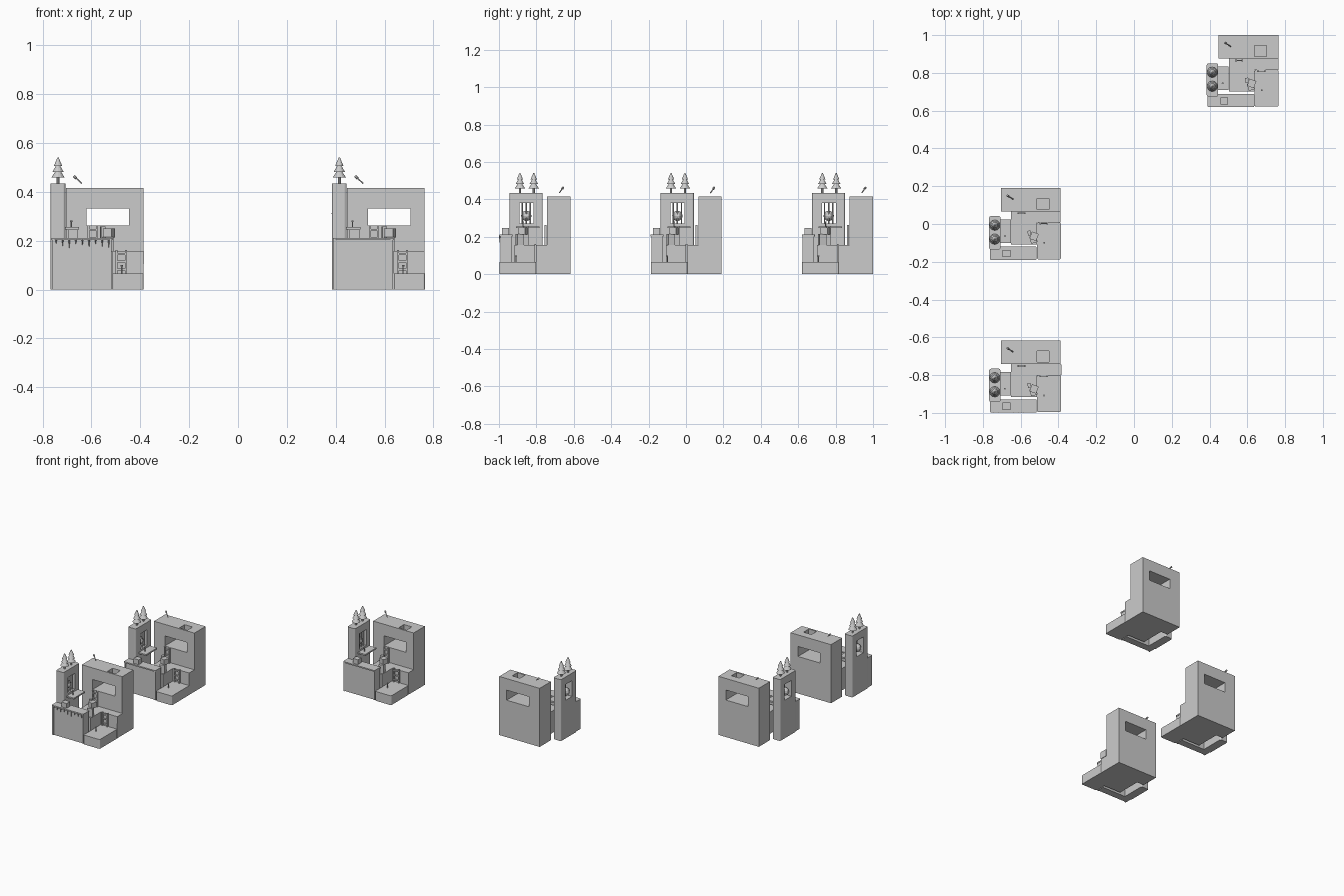
import bpy, bmesh, math
from mathutils import Vector, Matrix

if "Cube" in bpy.data.objects:
    bpy.data.objects.remove(bpy.data.objects["Cube"])

parts = []   # objects of the first keep, copied later


def finish(name, bm):
    me = bpy.data.meshes.new(name)
    bm.to_mesh(me)
    bm.free()
    ob = bpy.data.objects.new(name, me)
    bpy.context.collection.objects.link(ob)
    parts.append(ob)
    return ob


def box(name, x0, x1, y0, y1, z0, z1, rot=0.0, round_corners=0.0):
    bm = bmesh.new()
    c = Vector(((x0 + x1) / 2, (y0 + y1) / 2, (z0 + z1) / 2))
    m = Matrix.Translation(c) @ Matrix.Rotation(rot, 4, 'Z') @ Matrix.Diagonal((x1 - x0, y1 - y0, z1 - z0, 1))
    bmesh.ops.create_cube(bm, size=1, matrix=m)
    if round_corners:
        vert = [e for e in bm.edges if abs(e.verts[0].co.z - e.verts[1].co.z) > 1e-4]
        bmesh.ops.bevel(bm, geom=vert, offset=round_corners, segments=3, profile=0.5, affect='EDGES')
    return finish(name, bm)


def rod(name, a, b, r0, r1=None, n=8):
    a, b = Vector(a), Vector(b)
    bm = bmesh.new()
    q = (b - a).to_track_quat('Z', 'Y').to_matrix().to_4x4()
    bmesh.ops.create_cone(bm, cap_ends=True, segments=n, radius1=r0, radius2=r0 if r1 is None else r1,
                          depth=(b - a).length, matrix=Matrix.Translation((a + b) / 2) @ q)
    return finish(name, bm)


def prism(name, pts, z0, z1):
    bm = bmesh.new()
    f = bm.faces.new([bm.verts.new((x, y, z0)) for x, y in pts])
    ext = bmesh.ops.extrude_face_region(bm, geom=[f])
    bmesh.ops.translate(bm, vec=(0, 0, z1 - z0), verts=[v for v in ext['geom'] if isinstance(v, bmesh.types.BMVert)])
    bmesh.ops.recalc_face_normals(bm, faces=bm.faces)
    return finish(name, bm)


def cut(ob, *dims):
    # bake a box-shaped opening into ob, then discard the cutter
    cutter = box("cutter", *dims)
    parts.remove(cutter)
    mod = ob.modifiers.new("opening", 'BOOLEAN')
    mod.object, mod.operation, mod.solver = cutter, 'DIFFERENCE', 'EXACT'
    dg = bpy.context.evaluated_depsgraph_get()
    me = bpy.data.meshes.new_from_object(ob.evaluated_get(dg))
    ob.modifiers.clear()
    ob.data = me
    bpy.data.objects.remove(cutter)


def ladder(name, x0, x1, y, z0, z1):
    for x in (x0, x1):
        box(name + "_rail", x - .004, x + .004, y - .01, y, z0, z1)
    for i in range(3):
        z = z0 + (z1 - z0) * (i + .5) / 3
        box(name + "_rung", x0, x1, y - .008, y - .002, z - .004, z + .004)


def post(name, x, y, z, h):
    rod(name, (x, y, z), (x, y, z + h), .0028)
    rod(name + "_cap", (x, y, z + h - .006), (x, y, z + h), .005)


# back block with through window and roof recess
block = box("back_block", -.705, -.388, .066, .191, 0, .415)
cut(block, -.62, -.446, 0, .3, .262, .333)
cut(block, -.513, -.451, .078, .136, .37, .5)

# stepped terraces
prism("middle_terrace", [(-.65, -.108), (-.513, -.108), (-.513, .007), (-.388, .007), (-.388, .068), (-.65, .068)], 0, .155)
box("lower_terrace", -.513, -.387, -.188, .008, 0, .066, round_corners=.008)

# front wall and its cap
box("front_wall", -.752, -.522, -.18, -.128, 0, .204)
for x in (-.757, -.523):
    box("wall_post", x - .005, x + .005, -.185, -.125, 0, .204)
box("wall_cap", -.763, -.515, -.19, -.12, .203, .212, round_corners=.006)
box("wall_crate", -.695, -.655, -.176, -.138, .21, .246)

# tower with barred window and hanging lantern
tower = box("tower", -.767, -.707, -.135, .042, 0, .435, round_corners=.01)
cut(tower, -.9, -.6, -.083, -.008, .27, .382)
for y in (-.068, -.046, -.024):
    rod("window_bar", (-.72, y, .268), (-.72, y, .384), .0035)
bm = bmesh.new()
bmesh.ops.create_uvsphere(bm, u_segments=10, v_segments=6, radius=.028, matrix=Matrix.Translation((-.742, -.046, .312)))
finish("lantern", bm)
rod("lantern_chain", (-.742, -.046, .33), (-.742, -.046, .384), .003)

# balcony in front of the tower
box("balcony", -.714, -.651, -.1, .025, .246, .256)
post("balcony_post", -.683, -.064, .255, .027)

# pine trees on the tower
for y in (-.08, -.006):
    rod("tree_trunk", (-.737, y, .434), (-.737, y, .47), .006)
    for z, r, h in ((.458, .028, .036), (.482, .023, .034), (.506, .017, .035)):
        rod("tree_tier", (-.737, y, z), (-.737, y, z + h), r, r * .15, 12)

# ladders, posts and stacked crates
ladder("upper_ladder", -.612, -.578, .062, .155, .263)
ladder("lower_ladder", -.497, -.459, .007, .066, .162)
post("terrace_post", -.476, -.1, .066, .035)
box("crate_low", -.55, -.515, -.1, -.062, .155, .215, .3)
box("crate_top", -.548, -.51, -.085, -.045, .213, .25, -.35)
box("crate_side", -.563, -.545, -.06, -.035, .155, .258, .2)

# slanted lever hovering over the roof
rod("lever", (-.64, .131, .435), (-.668, .149, .461), .003)
rod("lever_knob", (-.663, .146, .456), (-.671, .151, .464), .006)

# copies of the whole keep
first = list(parts)
for dx, dy in ((0, -.808), (1.152, .809)):
    for ob in first:
        dup = ob.copy()
        dup.location = (dx, dy, 0)
        bpy.context.collection.objects.link(dup)

# icicles on the front keep
for i in range(9):
    x = -.745 + i * .027
    rod("icicle", (x, -.996, .206), (x, -.996, .185 - .008 * (i % 3)), .004, 0, 4)
box("side_panel", -.389, -.385, -.8, -.745, .105, .155)
